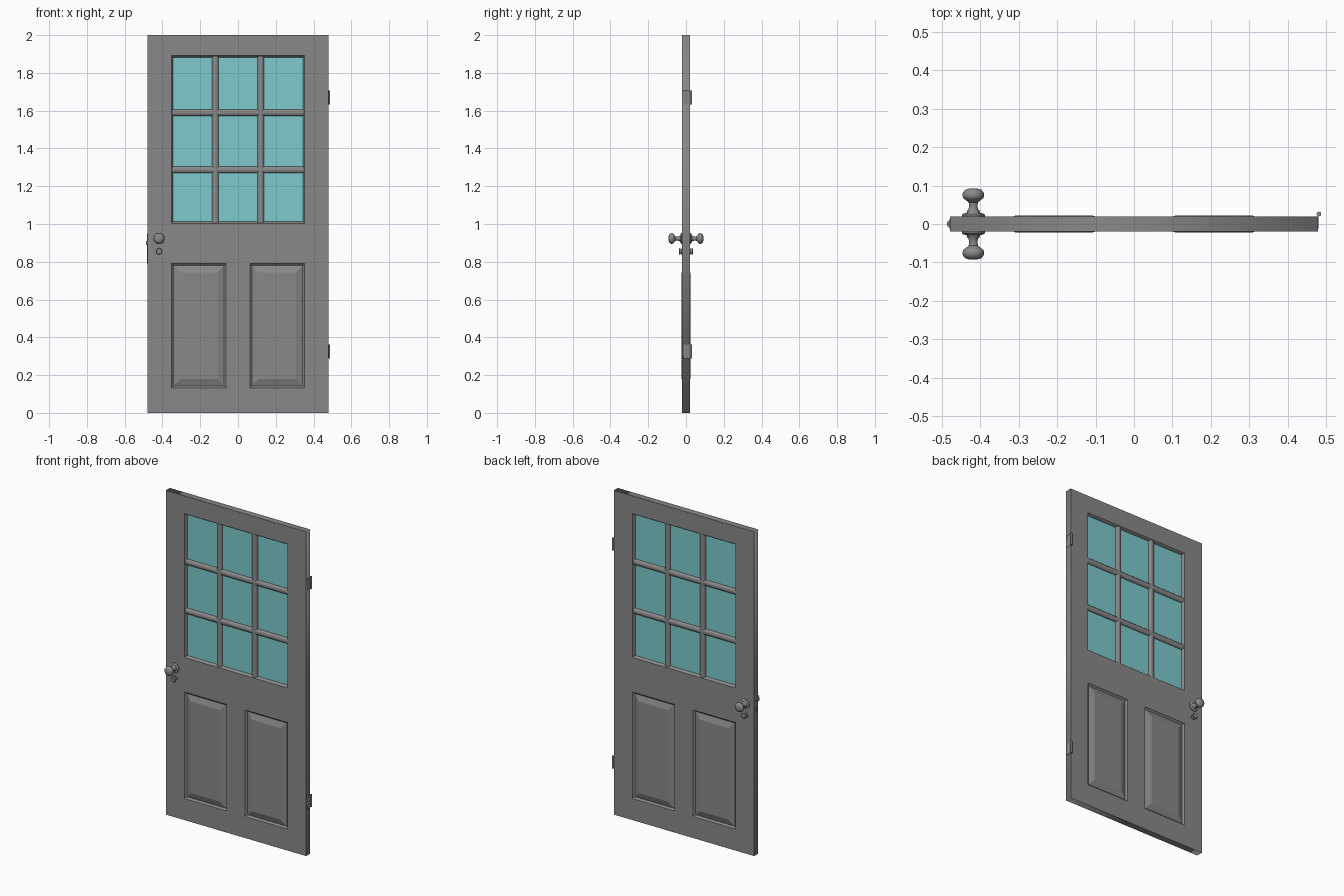
import bpy, bmesh, math
from mathutils import Matrix, Vector

cube = bpy.data.objects.get("Cube")
if cube:
    bpy.data.objects.remove(cube, do_unlink=True)


def material(name, rgb):
    m = bpy.data.materials.new(name)
    m.use_nodes = True
    m.diffuse_color = (*rgb, 1)
    m.node_tree.nodes["Principled BSDF"].inputs["Base Color"].default_value = (*rgb, 1)
    return m


GREY = material("grey paint", (0.25, 0.25, 0.25))
GLASS = material("pale blue glass", (0.205, 0.585, 0.61))

W, H, T = 0.479, 2.0, 0.02            # half width, height, half thickness
WINDOW = (-0.352, 0.352, 1.003, 1.891)  # x0, x1, z0, z1
PANELS = {"right": (-0.352, -0.063, 0.133, 0.79),
          "left": (0.063, 0.352, 0.133, 0.79)}


def finish(name, bm, mat=GREY, smooth=False):
    bmesh.ops.recalc_face_normals(bm, faces=bm.faces)
    mesh = bpy.data.meshes.new(name)
    bm.to_mesh(mesh)
    bm.free()
    mesh.materials.append(mat)
    ob = bpy.data.objects.new(name, mesh)
    bpy.context.collection.objects.link(ob)
    if smooth:
        select(ob)
        bpy.ops.object.shade_smooth_by_angle(angle=math.radians(40))
    return ob


def select(ob):
    bpy.ops.object.select_all(action='DESELECT')
    ob.select_set(True)
    bpy.context.view_layer.objects.active = ob


def box(name, x, y, z, mat=GREY):
    bm = bmesh.new()
    size = (x[1] - x[0], y[1] - y[0], z[1] - z[0])
    mid = (sum(x) / 2, sum(y) / 2, sum(z) / 2)
    bmesh.ops.create_cube(bm, size=1, matrix=Matrix.Translation(mid) @ Matrix.Diagonal((*size, 1)))
    return finish(name, bm, mat)


def rings(name, rect, steps, side, fill):
    """Nested rectangles, each step an (inset, depth) pair."""
    x0, x1, z0, z1 = rect
    bm = bmesh.new()
    last = None
    for d, y in steps:
        ring = [bm.verts.new((x, side * y, z)) for x, z in
                ((x0 + d, z0 + d), (x1 - d, z0 + d), (x1 - d, z1 - d), (x0 + d, z1 - d))]
        if last:
            for i in range(4):
                j = (i + 1) % 4
                bm.faces.new((last[i], last[j], ring[j], ring[i]))
        last = ring
    if fill:
        bm.faces.new(last)
    ob = finish(name, bm)
    # open shells: make sure they face outwards
    total = sum((p.normal * p.area for p in ob.data.polygons), Vector())
    if total.y * side < 0:
        ob.data.flip_normals()
    return ob


def turned(name, profile, x, z, side):
    """Lathe an (radius, distance) profile around the y axis."""
    bm = bmesh.new()
    verts = [bm.verts.new((r, side * y, 0)) for r, y in profile]
    edges = [bm.edges.new(p) for p in zip(verts, verts[1:])]
    bmesh.ops.spin(bm, geom=verts + edges, cent=(0, 0, 0), axis=(0, 1, 0),
                   angle=math.tau, steps=28)
    bmesh.ops.remove_doubles(bm, verts=bm.verts, dist=1e-5)
    bmesh.ops.translate(bm, verts=bm.verts, vec=(x, 0, z))
    return finish(name, bm, smooth=True)


# Door slab with openings for window and panels
curve = bpy.data.curves.new("door_slab", 'CURVE')
curve.dimensions = '2D'
curve.fill_mode = 'BOTH'
curve.extrude = T
for x0, x1, z0, z1 in [(-W, W, 0, H), WINDOW, *PANELS.values()]:
    s = curve.splines.new('POLY')
    s.points.add(3)
    for p, (x, z) in zip(s.points, ((x0, z0), (x1, z0), (x1, z1), (x0, z1))):
        p.co = (x, z, 0, 1)
    s.use_cyclic_u = True
curve.materials.append(GREY)
slab = bpy.data.objects.new("door_slab", curve)
slab.rotation_euler.x = math.pi / 2
bpy.context.collection.objects.link(slab)
select(slab)
bpy.ops.object.convert(target='MESH')

# Raised panels and window trim, on both faces
for face, side in (("front", -1), ("back", 1)):
    for hand, rect in PANELS.items():
        rings(f"{hand}_panel_{face}", rect,
              [(0, T), (0.004, 0.014), (0.010, 0.010), (0.046, 0.0225)], side, True)
    rings(f"window_trim_{face}", WINDOW, [(0, T), (0.004, 0.015), (0.009, 0.003)], side, False)

# Glass pane
box("glass_pane", WINDOW[:2], (-0.003, 0.003), WINDOW[2:], GLASS)

# Rounded glazing bars
half = [(0.0175, 0.004), (0.0165, 0.010), (0.012, 0.0145), (0.005, 0.0175)]
section = half + [(-a, y) for a, y in half[::-1]]
section += [(-a, -y) for a, y in section]


def bar(name, vertical, pos):
    lo, hi = WINDOW[2:] if vertical else WINDOW[:2]
    bm = bmesh.new()
    ends = [[bm.verts.new((pos + a, y, t) if vertical else (t, y, pos + a))
             for a, y in section] for t in (lo, hi)]
    n = len(section)
    for i in range(n):
        j = (i + 1) % n
        bm.faces.new((ends[0][i], ends[0][j], ends[1][j], ends[1][i]))
    for e in ends:
        bm.faces.new(e)
    finish(name, bm, smooth=True)


for i, x in enumerate((-0.12, 0.12)):
    bar(f"upright_bar_{i + 1}", True, x)
for i, z in enumerate((1.287, 1.59)):
    bar(f"cross_bar_{i + 1}", False, z)

# Knobs and lock turns
knob = [(0, 0.019), (0.03, 0.019), (0.03, 0.024), (0.026, 0.027), (0.018, 0.029),
        (0.013, 0.036), (0.011, 0.046), (0.012, 0.056), (0.019, 0.062), (0.026, 0.067),
        (0.0285, 0.074), (0.027, 0.082), (0.021, 0.089), (0.011, 0.092), (0, 0.0925)]
lock = [(0, 0.019), (0.018, 0.019), (0.018, 0.023), (0.010, 0.025), (0.010, 0.028),
        (0.016, 0.030), (0.017, 0.034), (0.014, 0.037), (0, 0.038)]
for face, side in (("front", -1), ("back", 1)):
    turned(f"knob_{face}", knob, -0.418, 0.923, side)
    turned(f"lock_{face}", lock, -0.418, 0.855, side)

# Latch and its edge plate
box("latch_plate", (-W - 0.002, -W + 0.002), (-0.012, 0.012), (0.79, 0.95))
box("latch_bolt", (-W - 0.008, -W), (-0.006, 0.006), (0.89, 0.91))

# Hinges: barrel and leaf
for name, z in (("lower", 0.325), ("upper", 1.67)):
    bm = bmesh.new()
    bmesh.ops.create_cone(bm, cap_ends=True, segments=16, radius1=0.006, radius2=0.006,
                          depth=0.076, matrix=Matrix.Translation((0.481, 0.026, z)))
    finish(f"{name}_hinge_barrel", bm, smooth=True)
    box(f"{name}_hinge_leaf", (W - 0.001, W + 0.0015), (-0.012, 0.026), (z - 0.037, z + 0.037))
